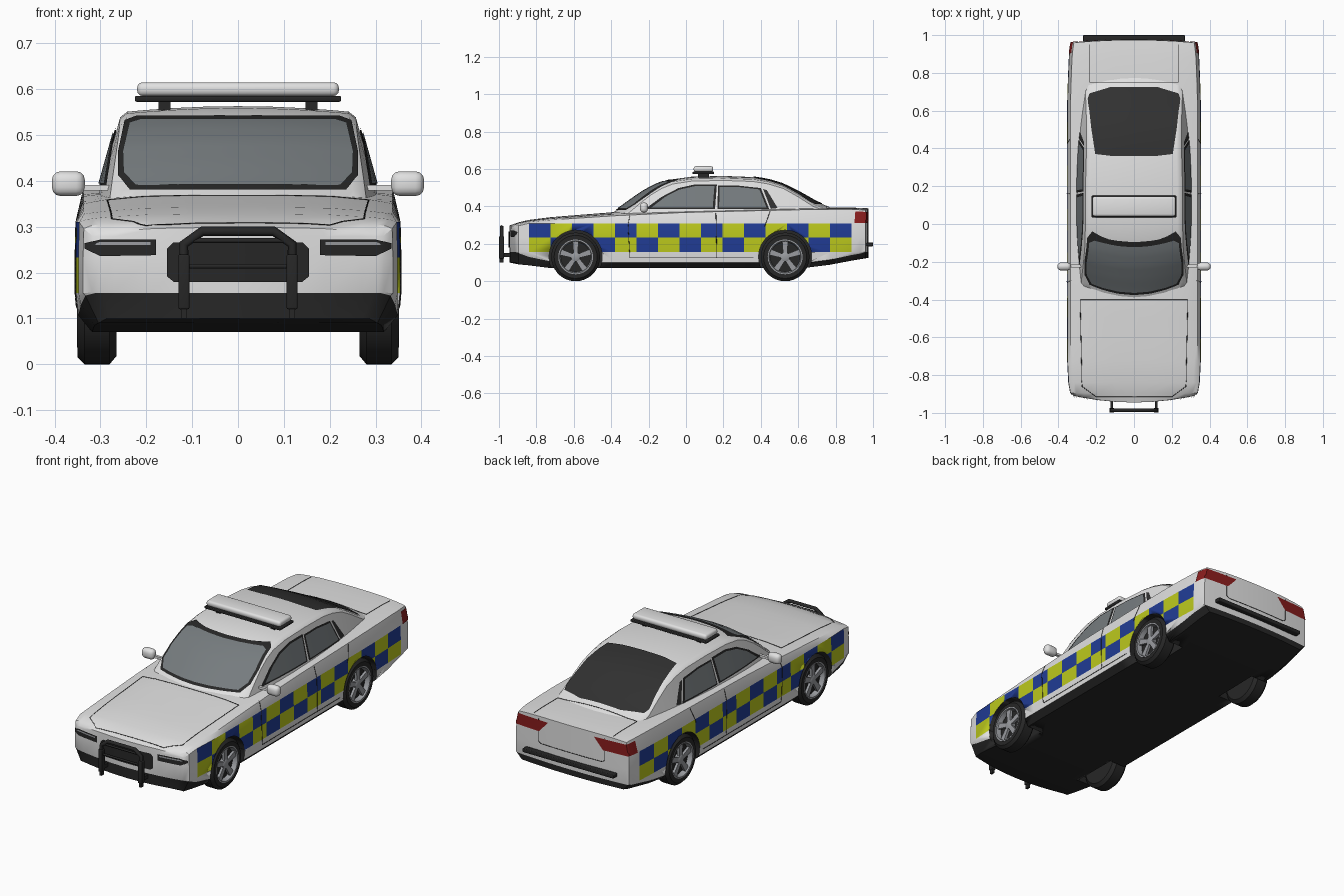
import bpy, bmesh, math
from mathutils import Vector, Matrix
from mathutils.bvhtree import BVHTree

if "Cube" in bpy.data.objects:
    bpy.data.objects.remove(bpy.data.objects["Cube"])


def material(name, *rgb):
    m = bpy.data.materials.new(name)
    m.use_nodes = True
    m.diffuse_color = (*rgb, 1)
    m.node_tree.nodes["Principled BSDF"].inputs["Base Color"].default_value = (*rgb, 1)
    return m


WHITE = material("white paint", .75, .75, .75)
BLACK = material("black trim", .02, .02, .02)
BLUE = material("blue check", .015, .045, .3)
YELLOW = material("yellow check", .5, .58, .012)
GLASS = material("grey glass", .18, .2, .21)
DARK = material("dark glass", .03, .03, .03)
RED = material("red lens", .25, .012, .012)
ALLOY = material("alloy", .32, .33, .35)


def finish(name, bm, *mats, angle=35):
    mesh = bpy.data.meshes.new(name)
    bm.to_mesh(mesh)
    bm.free()
    ob = bpy.data.objects.new(name, mesh)
    bpy.context.collection.objects.link(ob)
    for m in mats:
        mesh.materials.append(m)
    bpy.ops.object.select_all(action='DESELECT')
    ob.select_set(True)
    bpy.context.view_layer.objects.active = ob
    bpy.ops.object.shade_smooth_by_angle(angle=math.radians(angle))
    return ob


def box(name, centre, size, mat, bevel=0):
    bm = bmesh.new()
    bmesh.ops.create_cube(bm, size=1, matrix=Matrix.Translation(centre) @ Matrix.Diagonal((*size, 1)))
    if bevel:
        bmesh.ops.bevel(bm, geom=bm.edges[:], offset=bevel, segments=3, profile=.5, affect='EDGES')
    return finish(name, bm, mat)


def shell(name, count, cols, rows, place, paint, *mats):
    """Closed box-like skin over stations, columns and rows."""
    bm, cache = bmesh.new(), {}

    def vert(j, i, r):
        if (j, i, r) not in cache:
            cache[j, i, r] = bm.verts.new(place(j, cols[i], r))
        return cache[j, i, r]

    last = (count - 1, len(cols) - 1, rows - 1)
    for axis in range(3):
        a, b = [n for n in range(3) if n != axis]
        for end in (0, last[axis]):
            for p in range(last[a]):
                for q in range(last[b]):
                    keys = []
                    for dp, dq in ((0, 0), (1, 0), (1, 1), (0, 1)):
                        key = [end] * 3
                        key[a], key[b] = p + dp, q + dq
                        keys.append(key)
                    face = bm.faces.new([vert(*k) for k in keys])
                    face.material_index = paint(axis, end, *keys[0])
    bmesh.ops.recalc_face_normals(bm, faces=bm.faces)
    return finish(name, bm, *mats)


# Lower body: y, half width, underside, trim line, shoulder, centre height
KEYS = [(-.945, .318, .10, .155, .285, .298), (-.895, .338, .09, .15, .302, .315),
        (-.84, .348, .085, .13, .316, .328), (-.72, .354, .07, .105, .328, .343),
        (-.38, .355, .07, .1, .35, .37), (0, .355, .07, .1, .368, .38),
        (.5, .355, .07, .1, .38, .39), (.7, .353, .075, .1, .384, .394),
        (.885, .345, .11, .14, .384, .394), (.975, .335, .125, .155, .38, .39)]
CELL = .115
STATIONS = [-.945, -.895] + [-.84 + CELL * k for k in range(16)] + [.93, .975]
COLS = [-1, -.95, -.85, -.6, -.3, 0, .3, .6, .85, .95, 1]


def body_at(y):
    for a, b in zip(KEYS, KEYS[1:]):
        if y <= b[0] + 1e-6:
            t = (y - a[0]) / (b[0] - a[0])
            return [p + (q - p) * t for p, q in zip(a, b)]


def body_place(j, u, r):
    y, w, low, trim, shoulder, top = body_at(STATIONS[j])
    wide, z = [(.9, low), (.985, trim), (1, max(.155, trim + .002)), (1, .2325),
               (.995, min(.31, shoulder - .006)), (.95, shoulder)][r]
    if r == 5:
        z += (top - shoulder) * (1 - u ** 4)
    bow = {0: .035, len(STATIONS) - 1: -.015}.get(j, 0)
    return u * w * wide, y + bow * u * u, z


def body_paint(axis, end, j, i, r):
    if axis == 2:
        return 1 if end == 0 else 0
    if r == 0:
        return 1
    if axis == 1 and r in (2, 3) and 2 <= j <= 16:
        return 2 + (j + r + 1) % 2
    return 0


body = shell("body", len(STATIONS), COLS, 6, body_place, body_paint, WHITE, BLACK, BLUE, YELLOW)

# Wheel arches
AXLES = (-.59, .53)
for y in AXLES:
    for side in (-1, 1):
        bm = bmesh.new()
        bmesh.ops.create_cone(bm, cap_ends=True, segments=40, radius1=.142, radius2=.142, depth=.3,
                              matrix=Matrix.Translation((side * .38, y, .131)) @ Matrix.Rotation(math.pi / 2, 4, 'Y'))
        cutter = finish("arch_cutter", bm, BLACK)
        cutter.hide_render = True
        mod = body.modifiers.new("arch", 'BOOLEAN')
        mod.object, mod.operation, mod.solver, mod.material_mode = cutter, 'DIFFERENCE', 'EXACT', 'TRANSFER'
        bpy.context.view_layer.objects.active = body
        bpy.ops.object.modifier_apply(modifier=mod.name)
        bpy.data.objects.remove(cutter)

# Cabin: y, edge height, bow of the edge
ROOF = [(-.40, .35, .05), (-.355, .378, .05), (-.29, .425, .04), (-.22, .472, .03), (-.15, .508, .02),
        (-.08, .532, .01), (.03, .547, 0), (.2, .551, 0), (.36, .545, 0), (.44, .532, 0), (.52, .508, 0),
        (.61, .463, -.01), (.70, .412, -.02), (.74, .396, -.02), (.79, .375, -.01)]


def cabin_place(j, u, r):
    y, h, bow = ROOF[j]
    z = (.33, h - .012, h)[r]
    half = .305 - .12 * (y - .12) ** 2 - .28 * (z - .37) - (.012 if r == 2 else 0)
    return u * half, y + bow * u * u, z + (.012 * (1 - u * u) if r == 2 else 0)


cabin = shell("cabin", len(ROOF), COLS, 3, cabin_place, lambda *a: 0, WHITE)

# Combined surface that plates and seams are laid on
bm = bmesh.new()
for ob in (body, cabin):
    bm.from_mesh(ob.data)
SURFACE = BVHTree.FromBMesh(bm)
bm.free()


def land(view, a, b, lift):
    start, way = {"front": ((a, -3, b), (0, 1, 0)), "back": ((a, 3, b), (0, -1, 0)),
                  "left": ((3, a, b), (-1, 0, 0)), "right": ((-3, a, b), (1, 0, 0)),
                  "top": ((a, b, 3), (0, 0, -1))}[view]
    start, way = Vector(start), Vector(way)
    hit, normal = SURFACE.ray_cast(start, way)[:2]
    if hit is None:
        hit, normal = SURFACE.find_nearest(start + way * 2)[:2]
    return hit + normal * (lift if normal.dot(way) < 0 else -lift), way


def plate(name, view, outline, mat, lift=.004, slices=12):
    bm = bmesh.new()
    bm.faces.new([bm.verts.new((a, b, 0)) for a, b in outline])
    for n in range(2):
        lo, hi = min(p[n] for p in outline), max(p[n] for p in outline)
        for k in range(1, slices):
            spot, normal = [0, 0, 0], [0, 0, 0]
            spot[n], normal[n] = lo + (hi - lo) * k / slices, 1
            bmesh.ops.bisect_plane(bm, geom=bm.verts[:] + bm.edges[:] + bm.faces[:],
                                   plane_co=spot, plane_no=normal)
    for v in bm.verts:
        v.co, way = land(view, v.co.x, v.co.y, lift)
    bm.normal_update()
    bmesh.ops.reverse_faces(bm, faces=[f for f in bm.faces if f.normal.dot(way) > 0])
    return finish(name, bm, mat)


def tube(name, points, radius, mat):
    curve = bpy.data.curves.new(name, 'CURVE')
    curve.dimensions, curve.bevel_depth, curve.bevel_resolution = '3D', radius, 1
    curve.use_fill_caps = True
    spline = curve.splines.new('POLY')
    spline.points.add(len(points) - 1)
    for p, co in zip(spline.points, points):
        p.co = (*co, 1)
    curve.materials.append(mat)
    ob = bpy.data.objects.new(name, curve)
    bpy.context.collection.objects.link(ob)


def seam(name, view, path):
    points = []
    for (a, b), (c, d) in zip(path, path[1:]):
        points += [land(view, a + (c - a) * t / 14, b + (d - b) * t / 14, 0)[0] for t in range(15)]
    tube(name, points, .0016, BLACK)


def both(half):
    return half + [(-a, b) for a, b in reversed(half)]


# Windscreen and rear window
plate("windscreen_frame", "front", both([(.235, .378), (.26, .41), (.26, .46), (.245, .53), (.22, .539)]), BLACK)
plate("windscreen", "front", both([(.222, .386), (.248, .414), (.25, .46), (.236, .522), (.21, .53)]), GLASS, .007)
plate("rear_window", "top", both([(.12, .36), (.205, .37), (.225, .5), (.243, .66), (.235, .69), (.12, .725)]), DARK)

# Side windows, door seams and tail light sides
for view in ("left", "right"):
    plate("front_window_frame", view, [(-.22, .384), (-.13, .45), (-.04, .497), (.05, .517), (.165, .517), (.155, .384)], BLACK)
    plate("front_window", view, [(-.185, .392), (-.11, .45), (-.035, .488), (.05, .507), (.152, .507), (.143, .392)], GLASS, .007)
    plate("rear_window_frame", view, [(.167, .384), (.172, .511), (.28, .51), (.40, .497), (.445, .384)], BLACK)
    plate("rear_side_window", view, [(.177, .392), (.18, .503), (.28, .502), (.392, .489), (.43, .392)], GLASS, .007)
    plate("quarter_window", view, [(.453, .386), (.412, .492), (.432, .486), (.49, .39)], DARK)
    plate("tail_light_side", view, [(.9, .31), (.905, .372), (.972, .37), (.97, .31)], RED)
    seam("front_door_seam", view, [(-.30, .355), (-.31, .3), (-.30, .125)])
    seam("middle_door_seam", view, [(.16, .365), (.165, .125)])
    seam("rear_door_seam", view, [(.45, .375), (.42, .29)])
    seam("sill_seam", view, [(-.30, .125), (.36, .125)])

# Nose and tail details
plate("grille", "front", both([(.14, .18), (.155, .192), (.155, .252), (.14, .266)]), BLACK)
for s in (-1, 1):
    plate("headlight", "front", [(s * a, b) for a, b in
          [(.178, .238), (.178, .272), (.3, .272), (.332, .264), (.332, .252), (.3, .236)]], BLACK)
    plate("headlight_lens", "front", [(s * a, b) for a, b in
          [(.19, .26), (.19, .267), (.3, .267), (.318, .26)]], ALLOY, .007)
    plate("tail_light", "back", [(s * a, b) for a, b in
          [(.2, .315), (.2, .37), (.317, .37), (.33, .31)]], RED)
    seam("bonnet_seam", "top", [(s * .285, -.4), (s * .275, -.86)])
    seam("boot_seam", "top", [(s * .235, .75), (s * .235, .95)])
    seam("boot_back_seam", "back", [(s * .195, .375), (s * .195, .255), (s * .18, .245), (0, .245)])
seam("cowl_seam", "top", [(-.285, -.4), (.285, -.4)])
seam("bonnet_front_seam", "top", [(-.275, -.86), (-.2, -.915), (.2, -.915), (.275, -.86)])
seam("boot_front_seam", "top", [(-.235, .75), (.235, .75)])
box("rear_bumper_strip", (0, .983, .197), (.54, .034, .02), BLACK, .004)

# Push bar
BAR_Y = -.986
tube("push_bar_hoop", [(x, BAR_Y, z) for x, z in
     both([(.118, .2), (.118, .262), (.078, .29)])], .0105, BLACK)
tube("push_bar_rung", [(-.118, BAR_Y, .214), (.118, BAR_Y, .214)], .006, BLACK)
tube("push_bar_upper_rung", [(-.11, BAR_Y, .27), (.11, BAR_Y, .27)], .006, BLACK)
for s in (-1, 1):
    box("push_bar_post", (s * .118, BAR_Y, .18), (.024, .026, .12), BLACK, .004)
    box("push_bar_foot", (s * .118, BAR_Y, .115), (.012, .02, .03), BLACK)
    box("push_bar_bracket", (s * .118, -.955, .14), (.014, .06, .02), BLACK)

# Light bar
box("light_bar_base", (0, .093, .579), (.45, .115, .013), BLACK, .004)
box("light_bar_lens", (0, .093, .6), (.44, .105, .03), WHITE, .012)
for s in (-1, 1):
    box("light_bar_foot", (s * .16, .093, .562), (.026, .06, .03), BLACK)

# Mirrors
for s in (-1, 1):
    box("mirror", (s * .37, -.225, .394), (.072, .042, .054), WHITE, .019)
    box("mirror_arm", (s * .31, -.222, .385), (.08, .015, .012), WHITE)


def lathe(name, profile, y, side, mat, segments=36):
    bm = bmesh.new()
    rings = []
    for x, r in profile:
        turn = [math.tau * k / segments for k in range(segments)]
        rings.append([bm.verts.new((side * x, y + r * math.cos(t), .13 + r * math.sin(t))) for t in turn])
    for a, b in zip(rings, rings[1:]):
        for k in range(segments):
            n = (k + 1) % segments
            bm.faces.new((a[k], a[n], b[n], b[k]))
    bmesh.ops.recalc_face_normals(bm, faces=bm.faces)
    return finish(name, bm, mat)


# Wheels
for y in AXLES:
    for s in (-1, 1):
        lathe("tyre", [(.265, .001), (.265, .112), (.28, .13), (.335, .13), (.35, .115), (.35, .092),
                       (.32, .088), (.318, .001)], y, s, BLACK)
        lathe("rim", [(.32, .094), (.351, .093), (.351, .086), (.325, .08)], y, s, ALLOY)
        lathe("hub", [(.318, .026), (.342, .024), (.345, .018), (.345, .001)], y, s, ALLOY)
        bm = bmesh.new()
        for k in range(5):
            cube = bmesh.ops.create_cube(bm, size=1)["verts"]
            for v in cube:
                width = .022 if v.co.z < 0 else .032
                v.co = (v.co.x * .014, v.co.y * width, .05 + v.co.z * .07)
            bmesh.ops.transform(bm, verts=cube, matrix=Matrix.Translation((s * .335, y, .13))
                                @ Matrix.Rotation(math.tau * k / 5, 4, 'X'))
        finish("spokes", bm, ALLOY)
